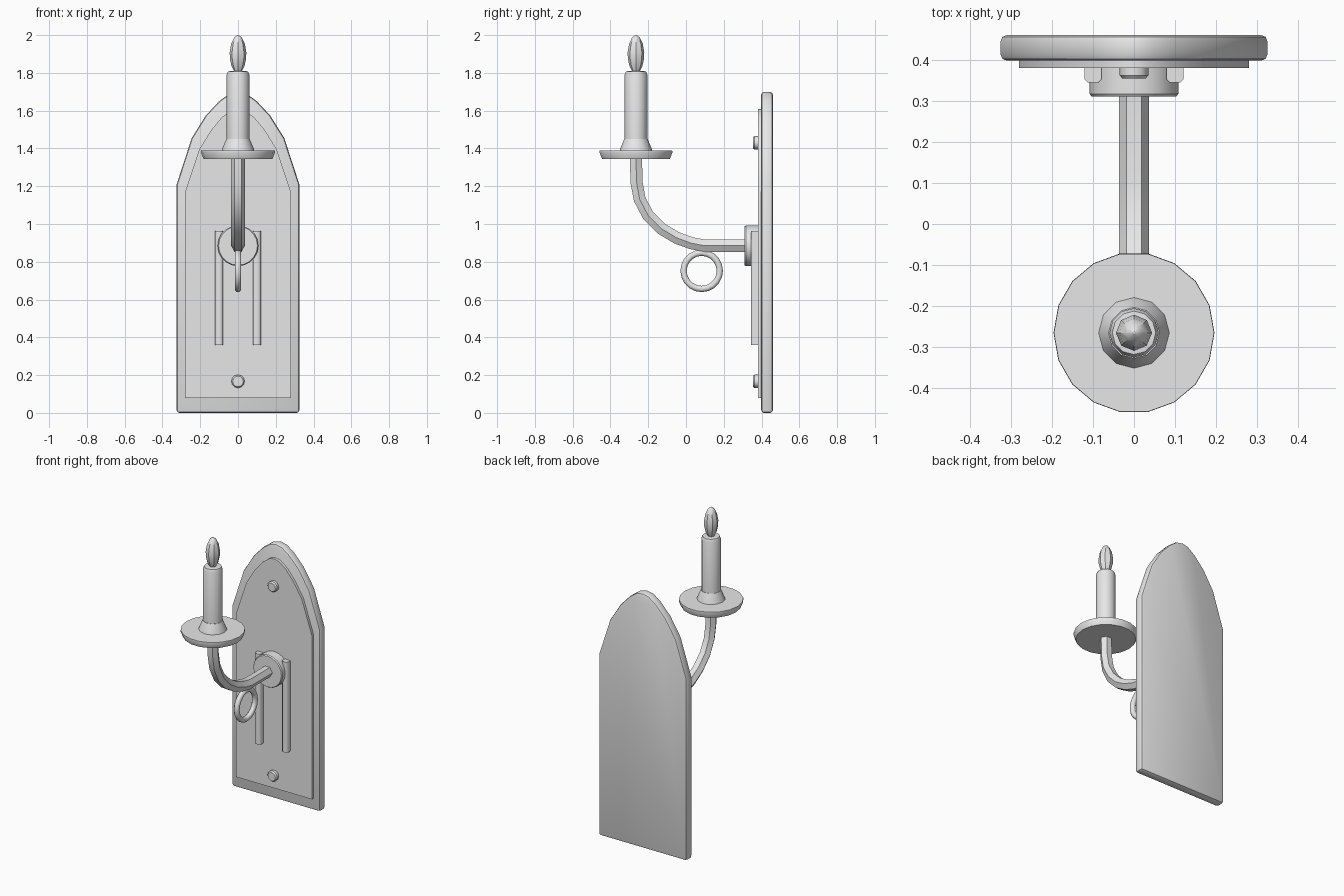
import bpy, bmesh, math
from mathutils import Vector, Matrix

if "Cube" in bpy.data.objects:
    bpy.data.objects.remove(bpy.data.objects["Cube"])

grey = bpy.data.materials.new("plain grey")
grey.diffuse_color = (0.8, 0.8, 0.8, 1)
grey.use_nodes = True
grey.node_tree.nodes["Principled BSDF"].inputs["Base Color"].default_value = grey.diffuse_color


def finish(name, bm, angle=35, bevel=0, segments=2):
    bmesh.ops.recalc_face_normals(bm, faces=bm.faces)
    me = bpy.data.meshes.new(name)
    bm.to_mesh(me)
    bm.free()
    ob = bpy.data.objects.new(name, me)
    bpy.context.collection.objects.link(ob)
    me.materials.append(grey)
    bpy.ops.object.select_all(action='DESELECT')
    ob.select_set(True)
    bpy.context.view_layer.objects.active = ob
    if bevel:
        m = ob.modifiers.new("bevel", 'BEVEL')
        m.width, m.segments, m.limit_method = bevel, segments, 'ANGLE'
        m.angle_limit = math.radians(40)
        bpy.ops.object.modifier_apply(modifier="bevel")
    bpy.ops.object.shade_smooth_by_angle(angle=math.radians(angle))
    return ob


def bridge(bm, rings, caps=True, closed=False):
    n = len(rings[0])
    pairs = list(zip(rings, rings[1:])) + ([(rings[-1], rings[0])] if closed else [])
    for a, b in pairs:
        for i in range(n):
            bm.faces.new((a[i], a[(i + 1) % n], b[(i + 1) % n], b[i]))
    if caps and not closed:
        bm.faces.new(rings[0])
        bm.faces.new(rings[-1])


def lathe(name, profile, sides, matrix, angle=35):
    # profile is (radius, height) about local z
    bm = bmesh.new()
    rings = []
    for r, h in profile:
        rings.append([bm.verts.new((r * math.cos(t), r * math.sin(t), h))
                      for t in [2 * math.pi * i / sides for i in range(sides)]])
    bridge(bm, rings)
    bmesh.ops.transform(bm, matrix=matrix, verts=bm.verts)
    return finish(name, bm, angle)


def plate(name, half, y0, y1, bevel=0):
    # half outline (x, z) from bottom right to apex, mirrored and extruded in y
    pts = half + [(-x, z) for x, z in reversed(half) if x > 0]
    bm = bmesh.new()
    bridge(bm, [[bm.verts.new((x, y, z)) for x, z in pts] for y in (y0, y1)])
    return finish(name, bm, 35, bevel)


# arched backboard and thin inner plate
plate("backboard", [(0.325, 0), (0.325, 1.21), (0.245, 1.455), (0.17, 1.575),
                    (0.10, 1.65), (0.045, 1.69), (0, 1.70)], 0.398, 0.46, 0.015)
plate("inner_plate", [(0.28, 0.08), (0.28, 1.17), (0.205, 1.395), (0.14, 1.50),
                      (0.085, 1.565), (0.035, 1.602), (0, 1.61)], 0.38, 0.41)

# parts that point out from the wall
def out(y, z):
    return Matrix.Translation((0, y, z)) @ Matrix.Rotation(math.pi / 2, 4, 'X')

for name, z in (("lower_rivet", 0.167), ("upper_rivet", 1.43)):
    lathe(name, [(0.035, 0), (0.035, 0.026), (0.028, 0.034)], 12, out(0.388, z))
lathe("wall_rosette", [(0.108, 0), (0.108, 0.065), (0.103, 0.072)], 20, out(0.382, 0.885))

# two vertical bars under the rosette
for name, x in (("left_bar", -0.1), ("right_bar", 0.1)):
    bm = bmesh.new()
    prof = [(-0.021, 0.385), (-0.021, 0.353), (-0.012, 0.344),
            (0.012, 0.344), (0.021, 0.353), (0.021, 0.385)]
    bridge(bm, [[bm.verts.new((x + a, y, z)) for a, y in prof] for z in (0.36, 0.963)])
    finish(name, bm, 50)

# six-sided curved arm
path = [(0.32, 0.885), (0.10, 0.885), (0.03, 0.898), (-0.05, 0.927), (-0.13, 0.975),
        (-0.20, 1.045), (-0.245, 1.13), (-0.262, 1.22), (-0.265, 1.36)]
bm = bmesh.new()
rings = []
for i, (y, z) in enumerate(path):
    a, b = path[max(i - 1, 0)], path[min(i + 1, len(path) - 1)]
    d = Vector((0, b[0] - a[0], b[1] - a[1])).normalized()
    side = Vector((1, 0, 0))
    up = side.cross(d)
    c = Vector((0, y, z))
    rings.append([bm.verts.new(c + 0.037 * (side * math.cos(k * math.pi / 3) + up * math.sin(k * math.pi / 3)))
                  for k in range(6)])
bridge(bm, rings)
finish("curved_arm", bm, 35)

# hanging ring below the arm
bm = bmesh.new()
rings = []
for i in range(20):
    t = 2 * math.pi * i / 20
    ring = []
    for k in range(8):
        p = 2 * math.pi * (k + 0.5) / 8
        r = 0.096 + 0.018 * math.cos(p)
        ring.append(bm.verts.new((0.018 * math.sin(p), 0.083 + r * math.cos(t), 0.752 + r * math.sin(t))))
    rings.append(ring)
bridge(bm, rings, closed=True)
finish("arm_ring", bm, 50)

# drip dish, candle cup, candle and flame
stand = Matrix.Translation((0, -0.265, 0))
lathe("drip_dish", [(0.182, 1.345), (0.196, 1.378), (0.195, 1.388)], 18, stand)
lathe("candle_cup", [(0.087, 1.385), (0.083, 1.40), (0.062, 1.45)], 12, stand)
lathe("candle", [(0.06, 1.40), (0.06, 1.79), (0.053, 1.808), (0.03, 1.81)], 12, stand)
lathe("flame_bulb", [(0.016, 1.80), (0.034, 1.835), (0.043, 1.875), (0.044, 1.91),
                     (0.036, 1.955), (0.02, 1.988), (0.003, 2.0)], 8, stand)
